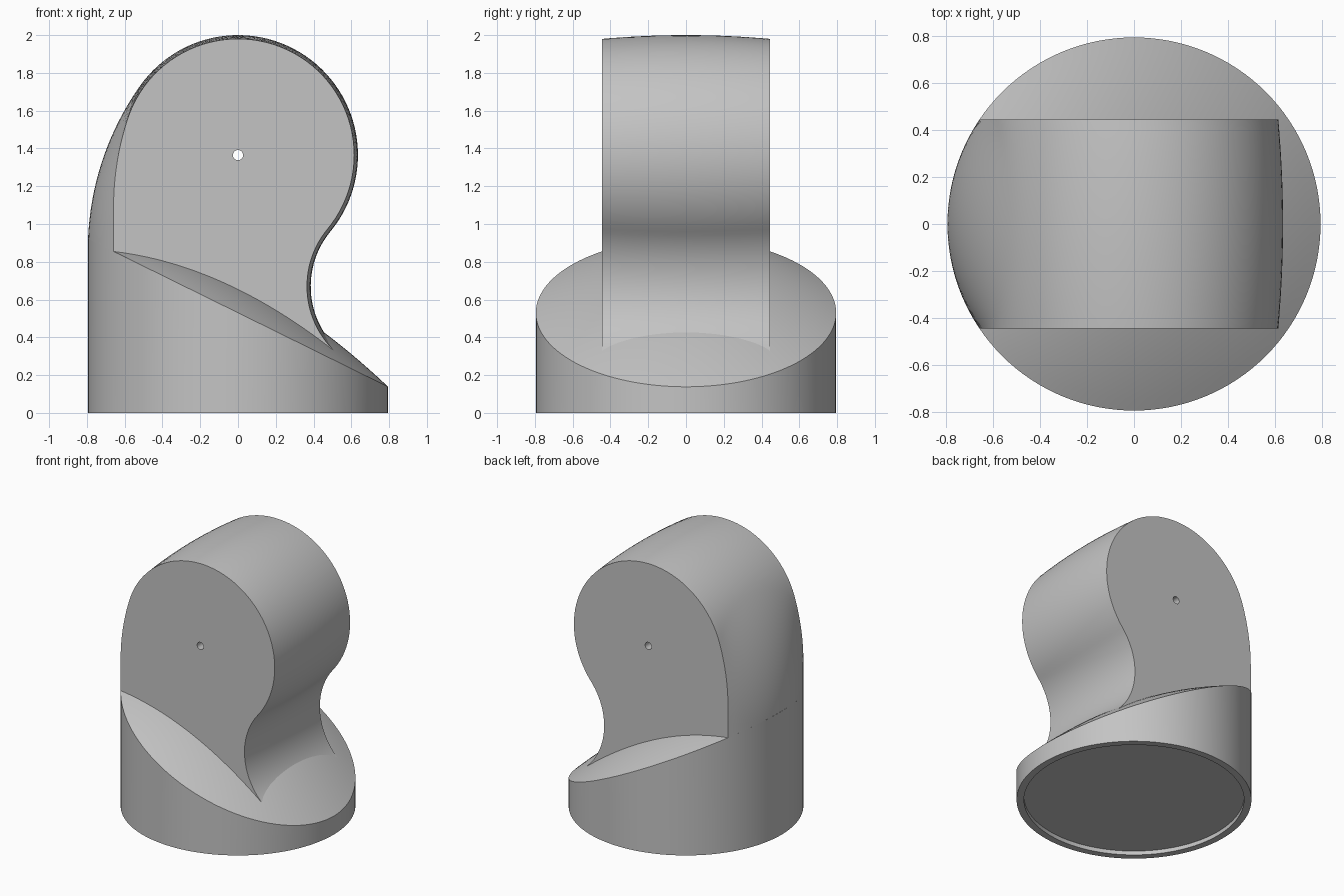
import bpy, bmesh
from math import sin, cos, pi, sqrt, asin, atan2

if "Cube" in bpy.data.objects:
    bpy.data.objects.remove(bpy.data.objects["Cube"], do_unlink=True)

R = 0.795          # base radius
HALF = 0.445       # half width of the arm
HEAD_Z = 1.365     # height of the round head's centre
BACK_R = 1.51      # radius of the arm's back curve
SEG = 128

grey = bpy.data.materials.new("plain grey")
grey.use_nodes = True
grey.diffuse_color = (0.55, 0.55, 0.55, 1)
grey.node_tree.nodes["Principled BSDF"].inputs["Base Color"].default_value = (0.55, 0.55, 0.55, 1)


def lerp(a, b, n, skip=0):
    return [a + (b - a) * i / n for i in range(skip, n + 1)]


def loft(name, rings):
    """Skin closed rings of equal length and cap both ends."""
    bm = bmesh.new()
    loops = [[bm.verts.new(p) for p in ring] for ring in rings]
    n = len(loops[0])
    for a, b in zip(loops, loops[1:]):
        for i in range(n):
            j = (i + 1) % n
            bm.faces.new((a[i], a[j], b[j], b[i]))
    bm.faces.new(loops[0])
    bm.faces.new(loops[-1])
    bmesh.ops.recalc_face_normals(bm, faces=bm.faces)
    mesh = bpy.data.meshes.new(name)
    bm.to_mesh(mesh)
    bm.free()
    mesh.materials.append(grey)
    ob = bpy.data.objects.new(name, mesh)
    bpy.context.collection.objects.link(ob)
    return ob


def smooth(ob):
    bpy.ops.object.select_all(action='DESELECT')
    ob.select_set(True)
    bpy.context.view_layer.objects.active = ob
    bpy.ops.object.shade_smooth_by_angle(angle=0.5)


# Sloping rim plane, and the shallow dome that rises from it
def rim_z(x):
    return 0.53 - 0.493 * x


def dome_z(x, y):
    return rim_z(x) + 0.285 * (R * R - x * x - y * y)


def ring(r, height):
    pts = [(r * cos(2 * pi * i / SEG), r * sin(2 * pi * i / SEG)) for i in range(SEG)]
    return [(x, y, height(x, y)) for x, y in pts]


# Base: recessed underside, lip, wall and domed sloping top
rings = [ring(0.745, lambda x, y: 0.03), ring(0.745, lambda x, y: 0), ring(R, lambda x, y: 0)]
rings += [ring(r, dome_z) for r in lerp(R, 0.02, 16)]
smooth(loft("base", rings))


# Arm: profile slices across the width, slightly crowned in the middle
def arm_slice(y):
    crown = 0.02 * (1 - (y / HALF) ** 2)
    r = 0.615 + crown
    wall = sqrt(R * R - y * y)
    drop = sqrt((BACK_R - r) ** 2 - (BACK_R - wall) ** 2)
    back_x, back_z = BACK_R - wall, HEAD_Z - drop
    start = atan2(drop, -back_x)

    # back: wall, then an arc tangent to the head
    pts = []
    for z in lerp(rim_z(-wall), HEAD_Z + r * sin(start), 28):
        rise = max(0, z - back_z)
        pts.append((back_x - sqrt(BACK_R ** 2 - rise ** 2), z))
    # round head
    neck_x, neck_z = 0.841, 0.67
    end = atan2(neck_z - HEAD_Z, neck_x)
    pts += [(r * cos(a), HEAD_Z + r * sin(a)) for a in lerp(start, end, 56, 1)]
    # hollow neck running down into the base
    q = 0.476 - crown
    pts += [(neck_x + q * cos(a), neck_z + q * sin(a))
            for a in lerp(end + pi, pi + asin(0.39 / q), 28, 1)]
    return [(x, y, z) for x, z in pts]


arm = loft("arm", [arm_slice(y) for y in lerp(-HALF, HALF, 20)])

# Pivot hole through the head
drill = loft("hole_cutter", [[(0.027 * cos(2 * pi * i / 24), y, HEAD_Z + 0.027 * sin(2 * pi * i / 24))
                              for i in range(24)] for y in (-1, 1)])
cut = arm.modifiers.new("pivot hole", 'BOOLEAN')
cut.operation = 'DIFFERENCE'
cut.solver = 'EXACT'
cut.object = drill
bpy.context.view_layer.objects.active = arm
bpy.ops.object.modifier_apply(modifier=cut.name)
bpy.data.objects.remove(drill, do_unlink=True)
smooth(arm)
